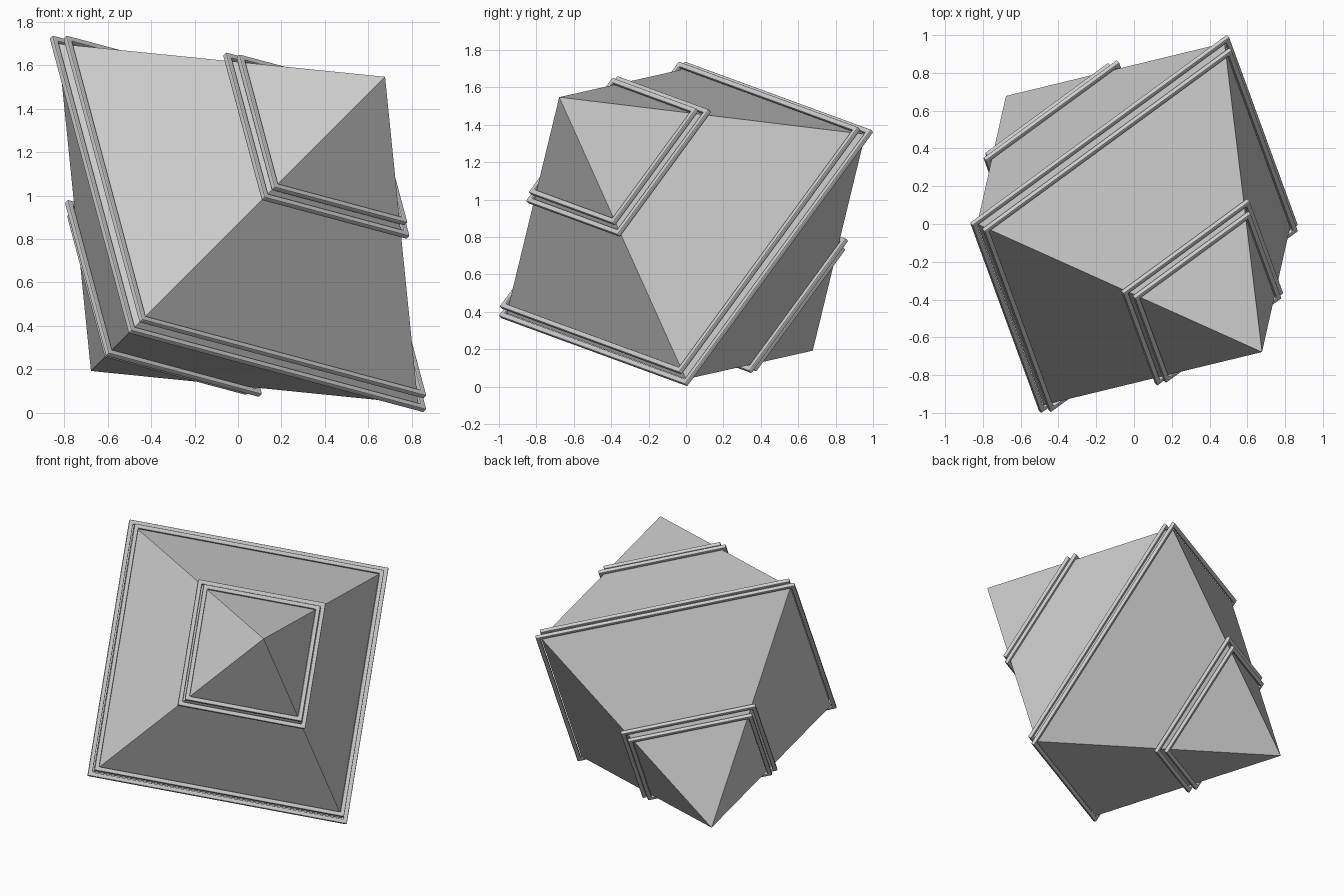
import bpy, bmesh
from mathutils import Vector, Matrix

if "Cube" in bpy.data.objects:
    bpy.data.objects.remove(bpy.data.objects["Cube"])

# Tilted axis: local z is the long diagonal of the crystal
N = Vector((1, -1, 1)).normalized()
U = Vector((-1, 0, 1)).normalized()
V = N.cross(U)
FRAME = Matrix((U, V, N)).transposed().to_4x4()
FRAME.translation = (0, 0, 0.87)
R = 1.174


def make(name, verts, faces):
    me = bpy.data.meshes.new(name)
    me.from_pydata(verts, [], faces)
    bm = bmesh.new()
    bm.from_mesh(me)
    bmesh.ops.recalc_face_normals(bm, faces=bm.faces)
    bm.to_mesh(me)
    bm.free()
    ob = bpy.data.objects.new(name, me)
    ob.matrix_world = FRAME
    bpy.context.collection.objects.link(ob)
    return ob


def square(r, z):
    return [(r, 0, z), (0, r, z), (-r, 0, z), (0, -r, z)]


# Octahedral body
make("crystal_body", square(R, 0) + [(0, 0, R), (0, 0, -R)],
     [(i, (i + 1) % 4, k) for i in range(4) for k in (4, 5)])


# Thin square frame around the axis
def band(name, r, z, w=0.04, h=0.026):
    loops = [square(r, z - h / 2), square(r, z + h / 2),
             square(r - w, z + h / 2), square(r - w, z - h / 2)]
    verts = [p for l in loops for p in l]
    faces = [(4 * a + i, 4 * a + (i + 1) % 4, 4 * ((a + 1) % 4) + (i + 1) % 4, 4 * ((a + 1) % 4) + i)
             for a in range(4) for i in range(4)]
    ob = make(name, verts, faces)
    m = ob.modifiers.new("round", 'BEVEL')
    m.width, m.segments = 0.006, 2


for name, r, z in (("middle_frame", 1.22, 0.0), ("middle_front_frame", 1.175, 0.055),
                   ("front_frame", 0.60, 0.625), ("front_inner_frame", 0.55, 0.67),
                   ("back_frame", 0.635, -0.595), ("back_inner_frame", 0.585, -0.64)):
    band(name, r, z)
